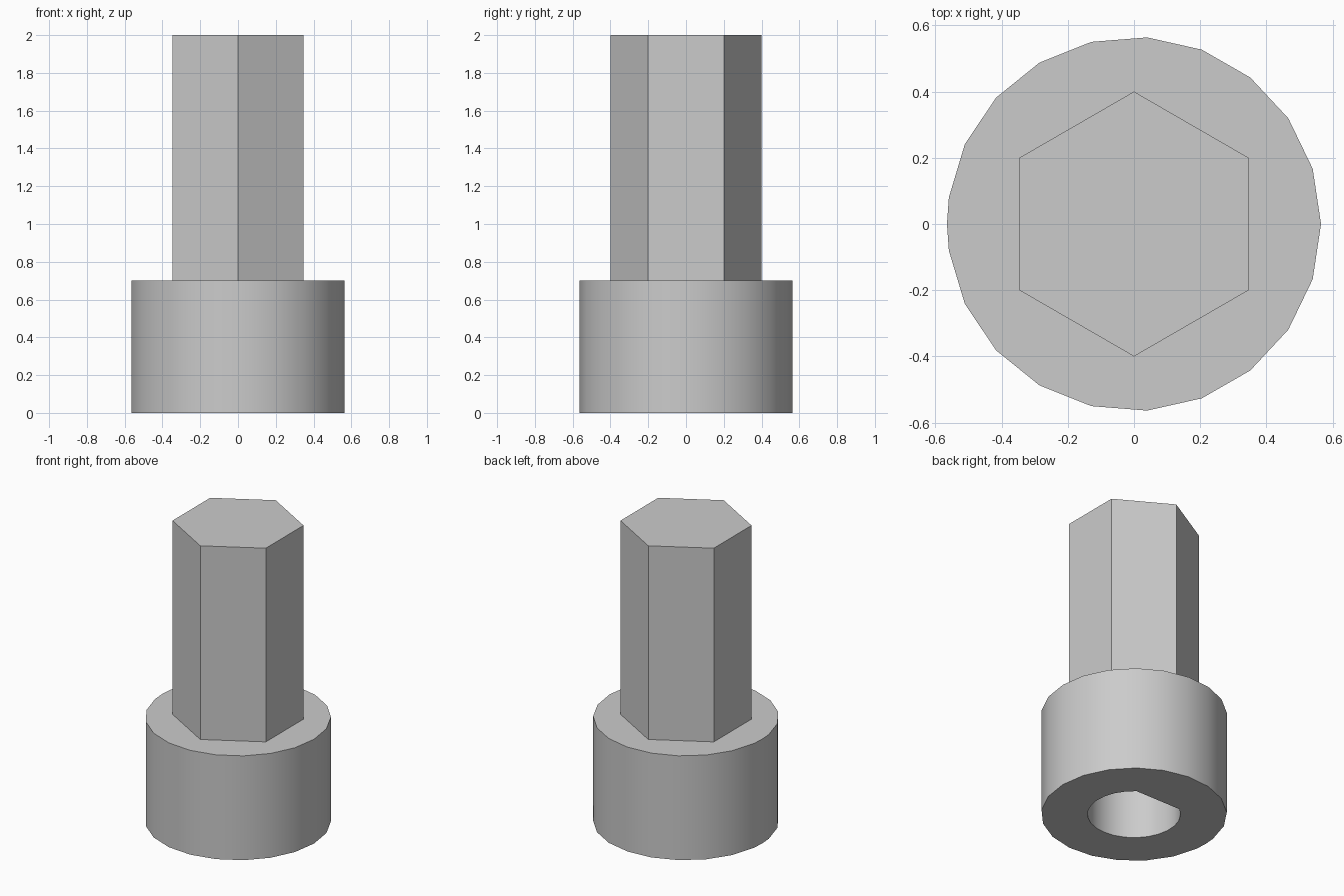
import bpy, bmesh
from math import pi, sin, cos, acos, radians

cube = bpy.data.objects.get("Cube")
if cube:
    bpy.data.objects.remove(cube, do_unlink=True)

COLLAR_R, COLLAR_H = 0.565, 0.7
HEX_R, TOTAL_H = 0.4, 2.0
BORE_R = 0.283
FLAT = 0.8 * BORE_R          # distance of the bore's flat from the axis

grey = bpy.data.materials.new("plain grey")
grey.use_nodes = True
grey.diffuse_color = (0.6, 0.6, 0.6, 1)
grey.node_tree.nodes["Principled BSDF"].inputs["Base Color"].default_value = (0.6, 0.6, 0.6, 1)


def ring(radius, angles):
    return [(radius * cos(a), radius * sin(a)) for a in angles]


def prism(name, outlines, z0, z1):
    """Fill the area between closed outlines and extrude it upwards."""
    bm = bmesh.new()
    for outline in outlines:
        verts = [bm.verts.new((x, y, z0)) for x, y in outline]
        for a, b in zip(verts, verts[1:] + verts[:1]):
            bm.edges.new((a, b))
    if len(outlines) == 1:
        bm.faces.new(verts)
    else:
        bmesh.ops.triangle_fill(bm, edges=bm.edges[:], use_beauty=True)
    # keep the bottom faces and raise a copy for the top
    result = bmesh.ops.extrude_face_region(bm, geom=bm.faces[:], use_keep_orig=True)
    top = [g for g in result["geom"] if isinstance(g, bmesh.types.BMVert)]
    bmesh.ops.translate(bm, verts=top, vec=(0, 0, z1 - z0))
    bmesh.ops.recalc_face_normals(bm, faces=bm.faces[:])
    mesh = bpy.data.meshes.new(name)
    bm.to_mesh(mesh)
    bm.free()
    mesh.materials.append(grey)
    obj = bpy.data.objects.new(name, mesh)
    bpy.context.collection.objects.link(obj)
    bpy.ops.object.select_all(action="DESELECT")
    obj.select_set(True)
    bpy.context.view_layer.objects.active = obj
    bpy.ops.object.shade_smooth_by_angle(angle=radians(30))
    return obj


# Collar outline: even steps along each half, with a shorter last step
half = [0.3 * i for i in range(11)] + [pi]
collar_outline = ring(COLLAR_R, half + [-a for a in half[-2:0:-1]])

# D-shaped bore with its flat towards the back
gap = acos(FLAT / BORE_R)
steps = 20
bore_outline = ring(BORE_R, [pi / 2 + gap + (2 * pi - 2 * gap) * i / steps
                             for i in range(steps + 1)])
prism("bored_collar", [collar_outline, bore_outline], 0, COLLAR_H)

# Hexagonal shank, which also closes the bore
hexagon = ring(HEX_R, [pi / 2 + i * pi / 3 for i in range(6)])
prism("hex_shank", [hexagon], COLLAR_H, TOTAL_H)
